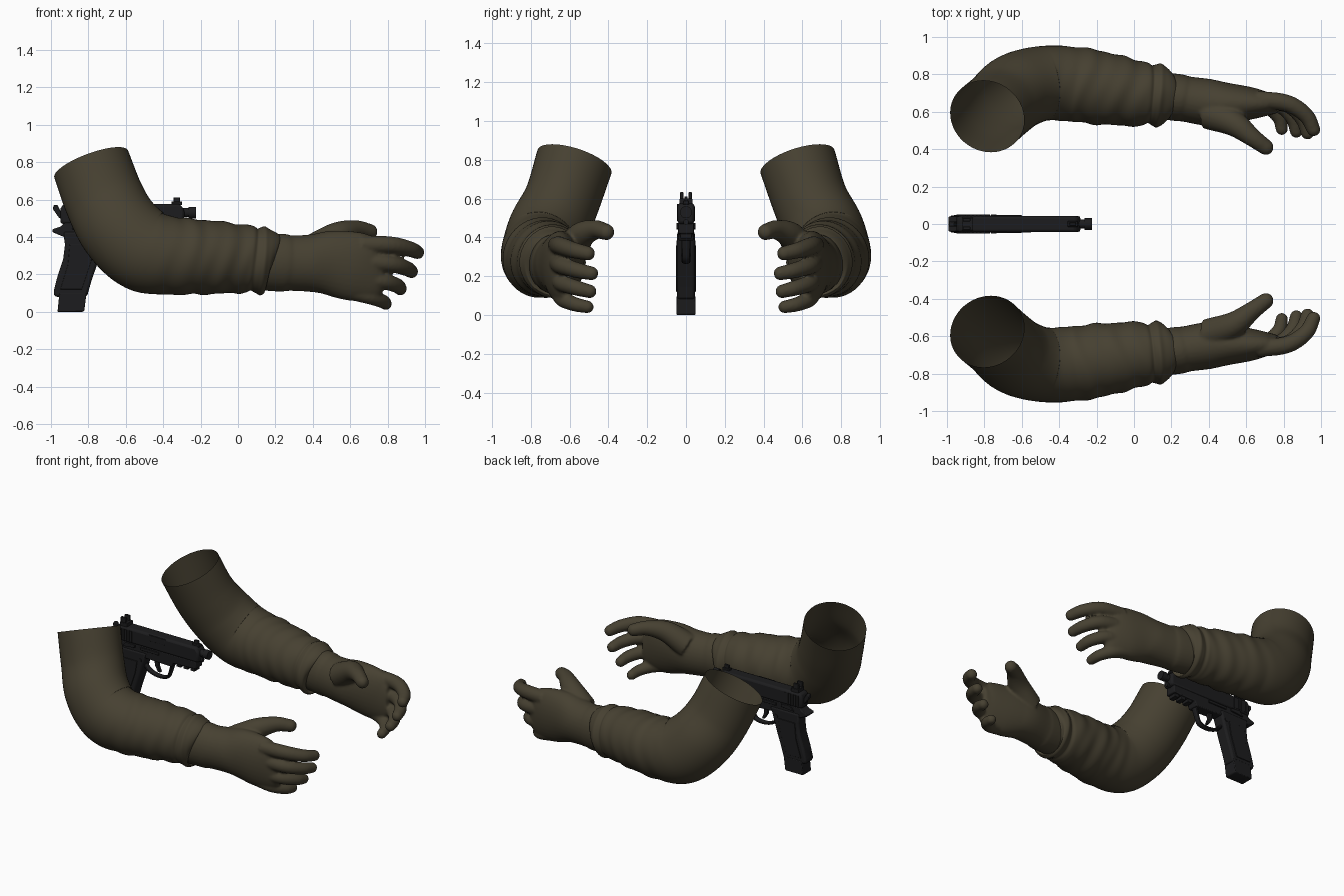
import bpy, bmesh, math
from mathutils import Vector

cube = bpy.data.objects.get("Cube")
if cube:
    bpy.data.objects.remove(cube, do_unlink=True)


def make_material(name, color):
    mat = bpy.data.materials.new(name)
    mat.use_nodes = True
    mat.diffuse_color = (*color, 1)
    mat.node_tree.nodes["Principled BSDF"].inputs["Base Color"].default_value = (*color, 1)
    return mat


olive = make_material("olive cloth", (0.062, 0.052, 0.031))
black = make_material("gun black", (0.012, 0.012, 0.013))


def finish(name, bm, mat, smooth=False):
    bmesh.ops.recalc_face_normals(bm, faces=bm.faces)
    mesh = bpy.data.meshes.new(name)
    bm.to_mesh(mesh)
    bm.free()
    mesh.materials.append(mat)
    if smooth:
        mesh.shade_smooth()
    obj = bpy.data.objects.new(name, mesh)
    bpy.context.collection.objects.link(obj)
    return obj


def spline(keys, steps):
    """Catmull-Rom interpolation through key tuples."""
    keys = [Vector(k) for k in keys]
    ext = [2 * keys[0] - keys[1]] + keys + [2 * keys[-1] - keys[-2]]
    out = []
    for a, b, c, d in zip(ext, ext[1:], ext[2:], ext[3:]):
        for i in range(steps):
            t = i / steps
            out.append(0.5 * (2 * b + (c - a) * t + (2 * a - 5 * b + 4 * c - d) * t * t
                              + (3 * b - a - 3 * c + d) * t ** 3))
    return out + [keys[-1]]


def loft(bm, keys, steps=5, sides=32, caps=True, relief=None):
    """Elliptical tube; each key is x, y, z, side radius, upright radius."""
    secs = spline(keys, steps)
    rings = []
    for i, s in enumerate(secs):
        center = Vector(s[:3])
        tan = Vector(secs[min(i + 1, len(secs) - 1)][:3]) - Vector(secs[max(i - 1, 0)][:3])
        tan.normalize()
        side = Vector((0, 1, 0))
        side = (side - side.dot(tan) * tan).normalized()
        up = side.cross(tan)
        ring = []
        for k in range(sides):
            a = math.tau * k / sides
            r = 1 + (relief(center.x, a) if relief else 0)
            ring.append(bm.verts.new(center + r * (side * s[3] * math.cos(a) + up * s[4] * math.sin(a))))
        rings.append(ring)
    for p, q in zip(rings, rings[1:]):
        for k in range(sides):
            n = (k + 1) % sides
            bm.faces.new((p[k], p[n], q[n], q[k]))
    if caps:
        bm.faces.new(rings[0])
        bm.faces.new(rings[-1])


def mirror_arm(obj):
    mod = obj.modifiers.new("Mirror", "MIRROR")
    mod.use_axis = (False, True, False)


# Sleeves: open tube, bent at the elbow, with cloth folds and a raised cuff
def folds(x, a):
    amount = min(max((x + 0.5) / 0.3, 0), 1)
    wave = math.sin(36 * x + 1.8 * math.sin(a + 1)) + 0.7 * math.sin(61 * x - 2 * math.sin(2 * a))
    cuff = 0.06 * math.exp(-((x - 0.13) / 0.018) ** 2) - 0.05 * math.exp(-((x - 0.085) / 0.012) ** 2)
    return 0.018 * amount * wave + cuff


bm = bmesh.new()
loft(bm, [(-0.785, -0.575, 0.79, 0.2, 0.21),
          (-0.71, -0.64, 0.59, 0.195, 0.215),
          (-0.625, -0.71, 0.44, 0.205, 0.222),
          (-0.5, -0.75, 0.33, 0.2, 0.225),
          (-0.35, -0.75, 0.3, 0.2, 0.208),
          (-0.2, -0.73, 0.293, 0.197, 0.2),
          (0, -0.7, 0.285, 0.177, 0.185),
          (0.1, -0.69, 0.275, 0.162, 0.175),
          (0.16, -0.685, 0.27, 0.155, 0.17),
          (0.18, -0.683, 0.265, 0.115, 0.14)],
     steps=12, sides=48, caps=False, relief=folds)
mirror_arm(finish("sleeves", bm, olive, smooth=True))

# Gloved hands: palm, fingers and thumb fused into one skin
bm = bmesh.new()
loft(bm, [(0.12, -0.69, 0.265, 0.125, 0.15),
          (0.24, -0.675, 0.262, 0.126, 0.155),
          (0.28, -0.668, 0.26, 0.122, 0.148),
          (0.4, -0.65, 0.26, 0.125, 0.155),
          (0.5, -0.645, 0.26, 0.11, 0.175),
          (0.62, -0.645, 0.243, 0.088, 0.185),
          (0.71, -0.64, 0.23, 0.064, 0.17),
          (0.77, -0.63, 0.23, 0.04, 0.13)])
digits = [
    [(0.66, -0.665, 0.36, 0.048), (0.82, -0.645, 0.357, 0.046), (0.92, -0.58, 0.335, 0.042), (0.96, -0.505, 0.318, 0.037)],
    [(0.66, -0.665, 0.27, 0.048), (0.82, -0.64, 0.255, 0.045), (0.9, -0.565, 0.232, 0.041), (0.928, -0.487, 0.215, 0.036)],
    [(0.64, -0.66, 0.18, 0.047), (0.78, -0.635, 0.162, 0.043), (0.85, -0.565, 0.14, 0.04), (0.868, -0.495, 0.122, 0.035)],
    [(0.6, -0.65, 0.11, 0.046), (0.71, -0.63, 0.08, 0.042), (0.775, -0.57, 0.055, 0.037), (0.79, -0.508, 0.042, 0.033)],
    [(0.4, -0.59, 0.33, 0.085), (0.53, -0.54, 0.41, 0.07), (0.63, -0.465, 0.44, 0.05), (0.705, -0.41, 0.428, 0.042)],
]
for keys in digits:
    loft(bm, [(*k, k[3]) for k in keys], sides=20)
    tip = keys[-1]
    ball = bmesh.ops.create_uvsphere(bm, u_segments=20, v_segments=12, radius=tip[3])
    bmesh.ops.translate(bm, verts=ball["verts"], vec=tip[:3])
hands = finish("gloved_hands", bm, olive, smooth=True)
fuse = hands.modifiers.new("Fuse", "REMESH")
fuse.mode = "VOXEL"
fuse.voxel_size = 0.009
fuse.use_smooth_shade = True
soften = hands.modifiers.new("Soften", "SMOOTH")
soften.factor = 0.5
soften.iterations = 5
mirror_arm(hands)


# Pistol helpers
def gun_part(name, bm, bevel):
    obj = finish(name, bm, black)
    if bevel:
        mod = obj.modifiers.new("Bevel", "BEVEL")
        mod.width = bevel
        mod.segments = 2
        mod.limit_method = "ANGLE"
    bpy.ops.object.select_all(action="DESELECT")
    obj.select_set(True)
    bpy.context.view_layer.objects.active = obj
    bpy.ops.object.shade_smooth_by_angle(angle=math.radians(35))
    return obj


def plate(name, outline, half, bevel=0.006, y=0):
    """Side outline in x and z, extruded across y."""
    bm = bmesh.new()
    face = bm.faces.new([bm.verts.new((px, y - half, pz)) for px, pz in outline])
    new = bmesh.ops.extrude_face_region(bm, geom=[face])["geom"]
    bmesh.ops.translate(bm, verts=[v for v in new if isinstance(v, bmesh.types.BMVert)], vec=(0, 2 * half, 0))
    return gun_part(name, bm, bevel)


def block(name, x0, x1, z0, z1, half, bevel=0.003, y=0):
    return plate(name, [(x0, z0), (x1, z0), (x1, z1), (x0, z1)], half, bevel, y)


def rod(name, start, end, radius, sides=24):
    bm = bmesh.new()
    start, end = Vector(start), Vector(end)
    axis = end - start
    bmesh.ops.create_cone(bm, cap_ends=True, segments=sides, radius1=radius, radius2=radius, depth=axis.length)
    bmesh.ops.transform(bm, matrix=axis.to_track_quat("Z", "Y").to_matrix().to_4x4(), verts=bm.verts)
    bmesh.ops.translate(bm, verts=bm.verts, vec=(start + end) / 2)
    return gun_part(name, bm, 0)


# Slide, frame and grip
plate("slide", [(-0.95, 0.47), (-0.29, 0.47), (-0.285, 0.54), (-0.31, 0.577), (-0.935, 0.577), (-0.95, 0.55)], 0.043, 0.014)
plate("frame", [(-0.93, 0.4), (-0.5, 0.385), (-0.49, 0.415), (-0.31, 0.42), (-0.31, 0.475),
                (-0.93, 0.475), (-0.95, 0.455), (-0.995, 0.44), (-0.99, 0.425)], 0.04)
plate("grip", [(-0.935, 0.43), (-0.7, 0.43), (-0.725, 0.35), (-0.748, 0.27), (-0.785, 0.16), (-0.808, 0.08),
               (-0.98, 0.08), (-0.987, 0.105), (-0.965, 0.19), (-0.935, 0.28), (-0.925, 0.36)], 0.046, 0.016)
plate("magazine_base", [(-0.955, 0.1), (-0.81, 0.1), (-0.822, 0.005), (-0.83, 0), (-0.965, 0)], 0.048, 0.008)

# Barrel with threaded muzzle
rod("barrel", (-0.4, 0, 0.53), (-0.24, 0, 0.53), 0.024)
rod("muzzle_cap", (-0.265, 0, 0.53), (-0.225, 0, 0.53), 0.031)
rod("guide_rod", (-0.35, 0, 0.48), (-0.278, 0, 0.48), 0.014)

# Trigger guard and trigger
bm = bmesh.new()
loft(bm, [(-0.745, 0, 0.34, 0.022, 0.012), (-0.7, 0, 0.295, 0.022, 0.011), (-0.63, 0, 0.275, 0.022, 0.011),
          (-0.56, 0, 0.285, 0.022, 0.011), (-0.535, 0, 0.33, 0.022, 0.011), (-0.515, 0, 0.4, 0.024, 0.014)],
     steps=4, sides=12)
gun_part("trigger_guard", bm, 0)
plate("trigger", [(-0.66, 0.4), (-0.625, 0.4), (-0.63, 0.35), (-0.612, 0.305), (-0.63, 0.305), (-0.655, 0.345)], 0.012, 0.003)

# Hammer and sights
plate("hammer", [(-0.93, 0.5), (-0.955, 0.5), (-0.99, 0.55), (-0.985, 0.572), (-0.965, 0.572)], 0.014, 0.004)
block("rear_sight", -0.92, -0.86, 0.57, 0.6, 0.034)
block("front_sight_base", -0.355, -0.3, 0.57, 0.59, 0.015)
block("front_sight", -0.345, -0.31, 0.58, 0.612, 0.008)

# Accessory rail under the muzzle
for i in range(3):
    block(f"rail_tooth_{i}", -0.47 + 0.055 * i, -0.435 + 0.055 * i, 0.395, 0.42, 0.03)

# Details repeated on both sides
for label, s in (("right", -1), ("left", 1)):
    block(f"{label}_rear_post", -0.915, -0.875, 0.59, 0.635, 0.008, y=s * 0.022)
    plate(f"{label}_safety_lever", [(-0.89, 0.44), (-0.86, 0.475), (-0.79, 0.47), (-0.79, 0.45)], 0.006, 0.002, s * 0.044)
    block(f"{label}_slide_stop", -0.75, -0.6, 0.445, 0.465, 0.005, y=s * 0.043)
    plate(f"{label}_grip_panel", [(-0.9, 0.36), (-0.77, 0.36), (-0.785, 0.27), (-0.835, 0.12), (-0.95, 0.12), (-0.91, 0.25)],
          0.004, 0.002, s * 0.047)
    rod(f"{label}_magazine_catch", (-0.75, s * 0.03, 0.37), (-0.75, s * 0.05, 0.37), 0.014, 16)
    for i in range(6):
        x = -0.925 + 0.02 * i
        block(f"{label}_serration_{i}", x, x + 0.009, 0.485, 0.56, 0.003, 0, s * 0.043)
block("ejection_port", -0.68, -0.55, 0.53, 0.572, 0.004, 0.002, -0.042)
